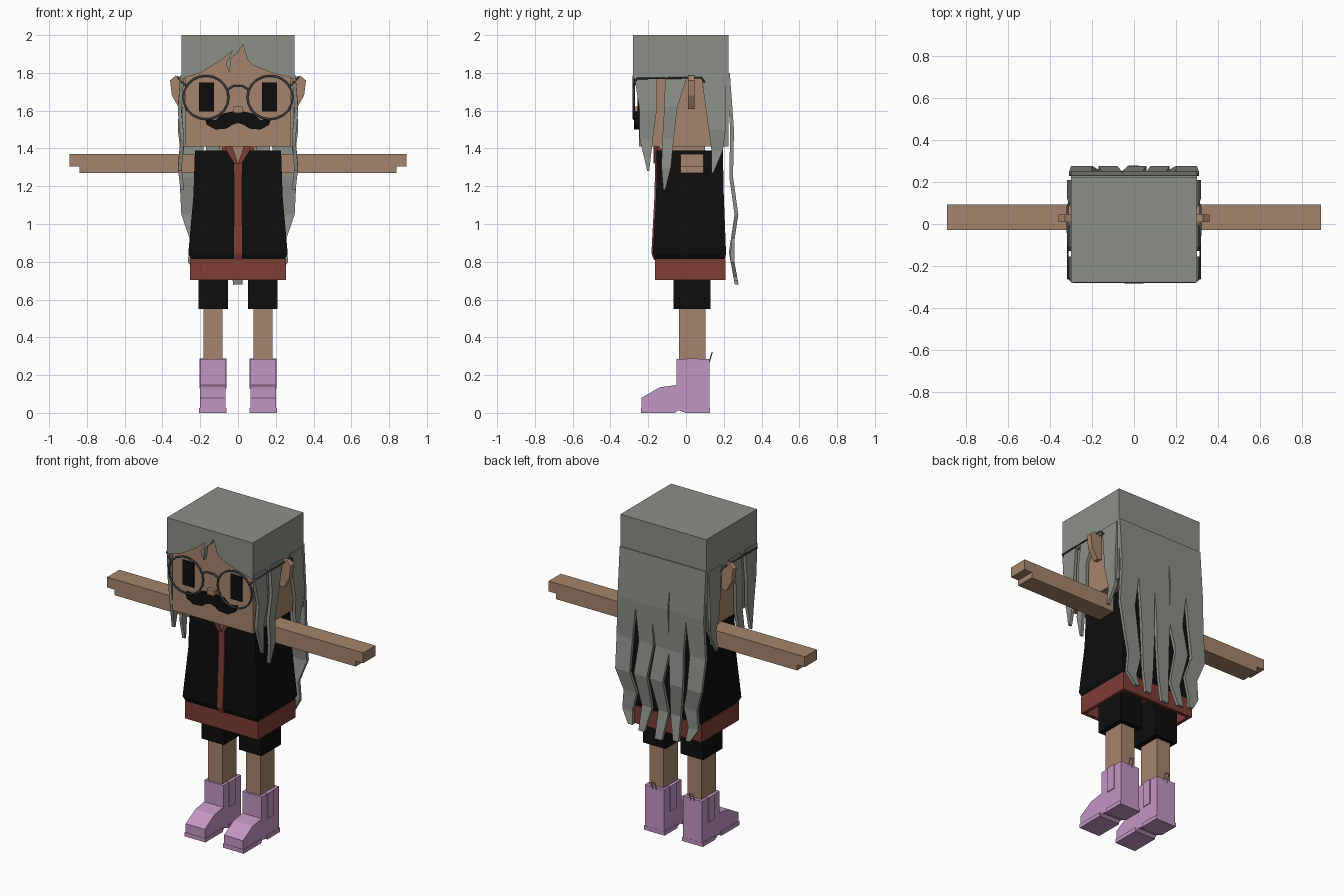
import bpy, bmesh, math
from mathutils import Vector

if "Cube" in bpy.data.objects:
    bpy.data.objects.remove(bpy.data.objects["Cube"])


def material(name, hex_code):
    rgb = [int(hex_code[i:i + 2], 16) / 255 for i in (0, 2, 4)]
    col = [c / 12.92 if c < 0.04 else ((c + 0.055) / 1.055) ** 2.4 for c in rgb] + [1]
    m = bpy.data.materials.new(name)
    m.use_nodes = True
    m.diffuse_color = col
    m.node_tree.nodes["Principled BSDF"].inputs["Base Color"].default_value = col
    return m


HAIR = material("grey hair", "8c9087")
SKIN = material("tan skin", "a5856c")
BLACK = material("black cloth", "0d0d0d")
RED = material("dark red cloth", "7e3c36")
PINK = material("pink leather", "c496c3")
FRAME = material("slate wire", "3c434b")


def loft(name, rings, mat):
    """Skin a list of equal rings of points and cap both ends."""
    bm = bmesh.new()
    rows = [[bm.verts.new(p) for p in ring] for ring in rings]
    n = len(rows[0])
    for a, b in zip(rows, rows[1:]):
        for i in range(n):
            bm.faces.new((a[i], a[(i + 1) % n], b[(i + 1) % n], b[i]))
    bm.faces.new(rows[0])
    bm.faces.new(rows[-1])
    bmesh.ops.recalc_face_normals(bm, faces=bm.faces)
    mesh = bpy.data.meshes.new(name)
    bm.to_mesh(mesh)
    bm.free()
    mesh.materials.append(mat)
    ob = bpy.data.objects.new(name, mesh)
    bpy.context.collection.objects.link(ob)
    return ob


def rect(x0, x1, y0, y1, z):
    return [(x0, y0, z), (x1, y0, z), (x1, y1, z), (x0, y1, z)]


def box(name, x, y, z, mat):
    return loft(name, [rect(*x, *y, z[0]), rect(*x, *y, z[1])], mat)


def prism_y(name, pts, y0, y1, mat):
    return loft(name, [[(x, y, z) for x, z in pts] for y in (y0, y1)], mat)


def prism_x(name, pts, x0, x1, mat):
    return loft(name, [[(x, y, z) for y, z in pts] for x in (x0, x1)], mat)


def wire(name, pts, mat, closed=False, radius=0.006):
    cu = bpy.data.curves.new(name, "CURVE")
    cu.dimensions = "3D"
    cu.bevel_depth = radius
    cu.bevel_resolution = 1
    sp = cu.splines.new("POLY")
    sp.points.add(len(pts) - 1)
    for p, co in zip(sp.points, pts):
        p.co = (*co, 1)
    sp.use_cyclic_u = closed
    cu.materials.append(mat)
    ob = bpy.data.objects.new(name, cu)
    bpy.context.collection.objects.link(ob)


def span(s, a, b):
    return tuple(sorted((s * a, s * b)))


# Head, hair cap and jagged fringe
box("head", (-0.28, 0.28), (-0.25, 0.2), (1.41, 1.96), SKIN)
box("hair_cap", (-0.3, 0.3), (-0.24, 0.225), (1.77, 2.0), HAIR)
box("hair_back", (-0.3, 0.3), (0.195, 0.225), (1.41, 1.9), HAIR)
fringe = [(-0.3, 2), (0.3, 2), (0.3, 1.77), (0.18, 1.8), (0.08, 1.84), (0.05, 1.87),
          (0.025, 1.95), (0, 1.91), (-0.035, 1.88), (-0.045, 1.8), (-0.065, 1.85),
          (-0.03, 1.915), (-0.1, 1.86), (-0.2, 1.8), (-0.3, 1.77)]
prism_y("hair_fringe", fringe, -0.28, -0.235, HAIR)


# Long wavy locks down the back: (x, z, width)
WAVE = [(1.8, 0.22), (1.5, 0.242), (1.25, 0.237), (1.05, 0.265), (0.85, 0.235), (0.66, 0.27)]


def wave(z):
    for (z0, y0), (z1, y1) in zip(WAVE, WAVE[1:]):
        if z >= z1:
            return y0 + (y1 - y0) * (z0 - z) / (z0 - z1)
    return WAVE[-1][1]


def back_lock(name, path):
    loft(name, [rect(x - w / 2, x + w / 2, wave(z) - 0.008, wave(z) + 0.012, z)
                for x, z, w in path], HAIR)


outer = [(0.235, 1.8, 0.13), (0.235, 1.5, 0.13), (0.255, 1.25, 0.11), (0.25, 1.05, 0.1),
         (0.21, 0.92, 0.09), (0.23, 0.8, 0.07), (0.2, 0.72, 0.03)]
middle = [(0.115, 1.8, 0.13), (0.12, 1.5, 0.12), (0.105, 1.25, 0.1), (0.125, 1.05, 0.09),
          (0.1, 0.85, 0.07), (0.12, 0.7, 0.04)]
centre = [(0, 1.8, 0.13), (0.01, 1.5, 0.12), (-0.01, 1.25, 0.1), (0.015, 1.05, 0.09),
          (-0.015, 0.85, 0.07), (0, 0.68, 0.05)]
for s, side in ((1, "left"), (-1, "right")):
    back_lock("outer_back_lock_" + side, [(s * x, z, w) for x, z, w in outer])
    back_lock("middle_back_lock_" + side, [(s * x, z, w) for x, z, w in middle])
back_lock("centre_back_lock", centre)

# Short locks over the temples: (y, z, width)
side_locks = {
    "front": [(-0.215, 1.79, 0.12), (-0.2, 1.6, 0.09), (-0.21, 1.45, 0.07), (-0.2, 1.28, 0.01)],
    "mid": [(-0.05, 1.79, 0.12), (-0.08, 1.62, 0.07), (-0.095, 1.45, 0.06),
            (-0.105, 1.3, 0.05), (-0.115, 1.18, 0.01)],
    "rear": [(0.145, 1.79, 0.13), (0.165, 1.5, 0.09), (0.165, 1.39, 0.06), (0.14, 1.27, 0.01)],
}
ear = [(0.27, 1.77), (0.33, 1.785), (0.36, 1.76), (0.35, 1.68), (0.31, 1.61), (0.27, 1.62)]
shoe = [(-0.235, 0), (-0.235, 0.08), (-0.14, 0.135), (-0.05, 0.148), (-0.05, 0.285),
        (0.125, 0.285), (0.125, 0), (0, 0), (-0.04, 0.014), (-0.06, 0)]

for s, side in ((1, "left"), (-1, "right")):
    for key, path in side_locks.items():
        rings = []
        for i, (y, z, w) in enumerate(path):
            out = 0.285 + 0.014 * (i % 2)
            rings.append(rect(*span(s, out, out + 0.02), y - w / 2, y + w / 2, z))
        loft(key + "_side_lock_" + side, rings, HAIR)

    # Ear, eye and lens ring with its temple wire
    prism_y("ear_" + side, [(s * x, z) for x, z in ear], 0.01, 0.045, SKIN)
    box("eye_" + side, span(s, 0.128, 0.207), (-0.258, -0.249), (1.595, 1.75), BLACK)
    ring = [(s * 0.17 + 0.12 * math.cos(a), -0.276, 1.67 + 0.115 * math.sin(a))
            for a in (math.tau * i / 20 for i in range(20))]
    wire("lens_ring_" + side, ring, FRAME, True)
    wire("temple_wire_" + side, [(s * 0.275, -0.276, 1.73), (s * 0.315, -0.26, 1.77),
                                 (s * 0.318, 0.08, 1.775), (s * 0.31, 0.1, 1.75)], FRAME, False, 0.005)

    # Arm with stepped hand
    prism_y("arm_" + side, [(s * x, z) for x, z in ((0.2, 1.27), (0.84, 1.27), (0.84, 1.305),
            (0.893, 1.305), (0.893, 1.37), (0.2, 1.37))], -0.028, 0.093, SKIN)

    # Short leg, bare leg and boot
    box("shorts_leg_" + side, span(s, 0.053, 0.21), (-0.065, 0.13), (0.55, 0.81), BLACK)
    box("leg_" + side, span(s, 0.083, 0.182), (-0.037, 0.104), (0.25, 0.56), SKIN)
    prism_x("boot_" + side, shoe, *span(s, 0.067, 0.2), PINK)
    box("boot_sole_front_" + side, span(s, 0.061, 0.206), (-0.237, -0.06), (0, 0.025), PINK)
    box("boot_heel_" + side, span(s, 0.061, 0.206), (0, 0.126), (0, 0.025), PINK)
    box("boot_elastic_" + side, span(s, 0.062, 0.205), (0.005, 0.065), (0.13, 0.287), PINK)
    wire("boot_pull_tab_" + side, [(s * 0.12, 0.12, 0.26), (s * 0.12, 0.138, 0.32),
                                   (s * 0.145, 0.138, 0.32), (s * 0.145, 0.12, 0.26)], PINK, False, 0.004)

    # Collar flap
    prism_y("collar_flap_" + side, [(s * x, z) for x, z in ((0.03, 1.41), (0.07, 1.41),
            (0.06, 1.385), (0.02, 1.32), (0, 1.32))], -0.172, -0.14, RED)

# Bridge, nose and moustache
wire("glasses_bridge", [(-0.06, -0.276, 1.71), (-0.025, -0.278, 1.73), (0.025, -0.278, 1.73),
                        (0.06, -0.276, 1.71)], FRAME)
box("nose", (-0.025, 0.025), (-0.275, -0.25), (1.59, 1.622), SKIN)
half = [(0.03, 1.595), (0.08, 1.585), (0.12, 1.55), (0.175, 1.56), (0.165, 1.525),
        (0.12, 1.5), (0.06, 1.505), (0.03, 1.525)]
outline = [(0, 1.585)] + half + [(0, 1.535)] + [(-x, z) for x, z in reversed(half)]
prism_y("moustache", outline, -0.275, -0.245, BLACK)

# Neck, collar, flared vest, front placket and hollow hem
box("neck", (-0.1, 0.1), (-0.12, 0.1), (1.34, 1.42), SKIN)
box("collar", (-0.085, 0.085), (-0.15, 0.095), (1.36, 1.405), RED)
prism_y("neck_opening", [(-0.035, 1.41), (0.035, 1.41), (0, 1.32)], -0.164, -0.14, SKIN)
loft("vest", [rect(-0.228, 0.228, -0.155, 0.195, 1.39), rect(-0.236, 0.236, -0.158, 0.2, 1.15),
              rect(-0.263, 0.263, -0.176, 0.212, 0.845),
              rect(-0.245, 0.245, -0.162, 0.205, 0.805)], BLACK)
loft("placket", [rect(-0.021, 0.021, -0.163, -0.14, 1.335), rect(-0.021, 0.021, -0.167, -0.14, 1.15),
                 rect(-0.021, 0.021, -0.183, -0.15, 0.845),
                 rect(-0.021, 0.021, -0.17, -0.15, 0.81)], RED)
loft("hem", [rect(-0.255, 0.255, -0.165, 0.21, 0.815), rect(-0.255, 0.255, -0.165, 0.21, 0.703),
             rect(-0.235, 0.235, -0.145, 0.19, 0.703), rect(-0.235, 0.235, -0.145, 0.19, 0.8)], RED)
